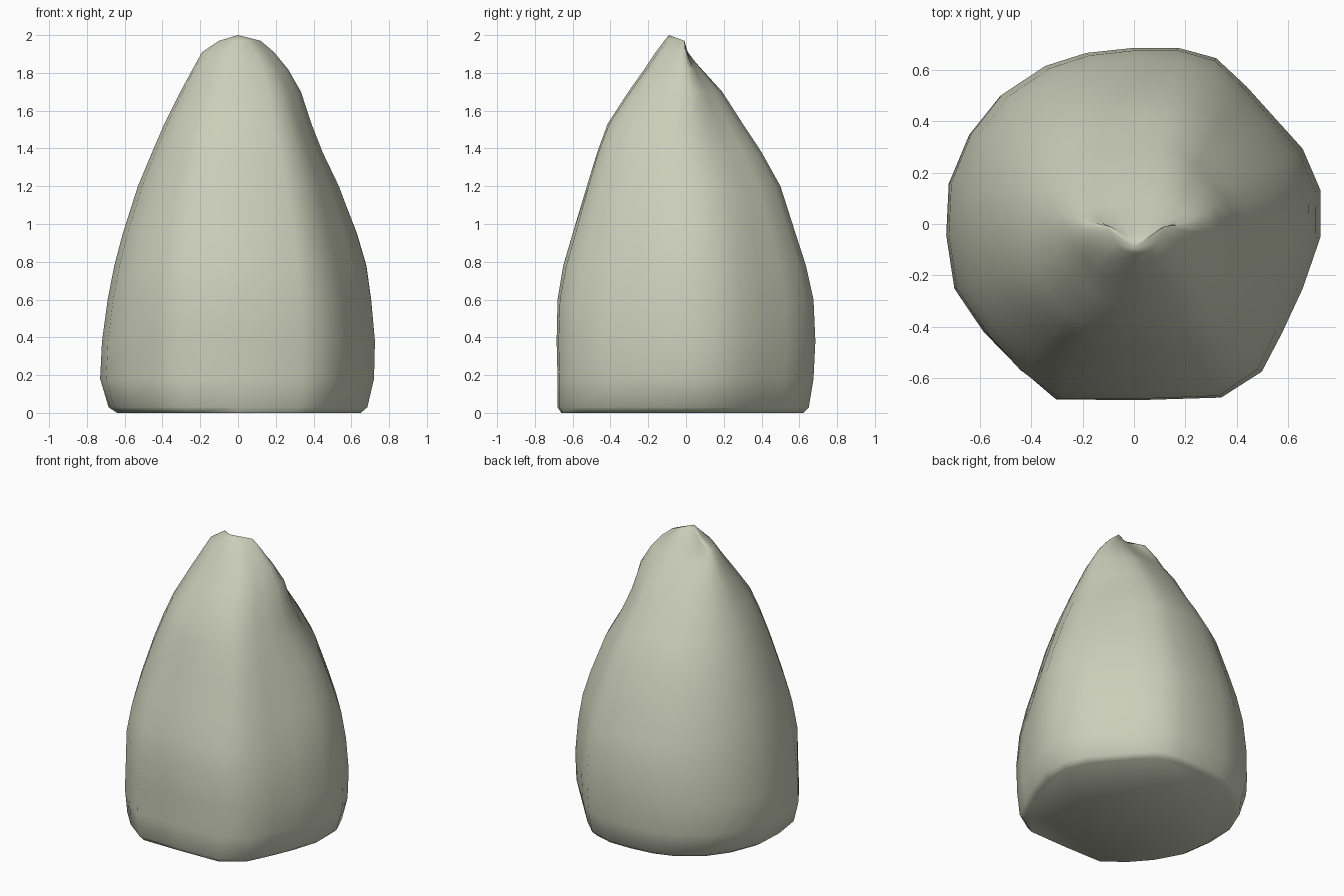
import bpy, bmesh, math
from mathutils import Vector

if "Cube" in bpy.data.objects:
    bpy.data.objects.remove(bpy.data.objects["Cube"])

# Base outline seen from above (flat front, rounded back)
outline = [(.73, -.05), (.73, .13), (.66, .29), (.55, .41), (.44, .53), (.32, .64),
           (.17, .68), (0, .68), (-.19, .66), (-.35, .61), (-.52, .5), (-.64, .35),
           (-.72, .16), (-.73, -.04), (-.7, -.25), (-.6, -.43), (-.47, -.57),
           (-.31, -.68), (0, -.68), (.34, -.67), (.5, -.57), (.58, -.42), (.66, -.25)]

# Height, left, right, front and back extents
rings = [(0, -.64, .65, -.66, .62), (.03, -.685, .685, -.68, .65),
         (.18, -.73, .72, -.68, .675), (.38, -.72, .725, -.685, .685),
         (.6, -.69, .705, -.68, .675), (.78, -.655, .68, -.65, .635),
         (.95, -.61, .63, -.60, .58), (1.2, -.53, .54, -.525, .50),
         (1.38, -.455, .465, -.47, .40), (1.53, -.39, .40, -.415, .30),
         (1.7, -.305, .335, -.305, .19), (1.82, -.24, .265, -.22, .08),
         (1.91, -.19, .19, -.16, 0), (1.97, -.10, .12, -.115, -.05)]

# Shallow hollows: centre, depth, radius
dents = [(Vector((-.52, -.52, .27)), .035, .2),
         (Vector((.53, -.45, .85)), .03, .25),
         (Vector((.44, .05, 1.4)), .025, .2)]


def place(px, py, ring):
    z, left, right, front, back = ring
    u, v = px / .73, py / .68
    x = (left + right) / 2 + u * (right - left) / 2
    y = (front + back) / 2 + v * (back - front) / 2
    # the crest curves backward at both ends
    y += .06 * u * u * max(0, (z - 1.4) / .5)
    p = Vector((x, y, z))
    for centre, depth, radius in dents:
        pull = depth * math.exp(-((p - centre).length / radius) ** 2)
        p -= Vector((x, y, 0)).normalized() * pull
    return p


# Boulder body
bm = bmesh.new()
loops = [[bm.verts.new(place(x, y, r)) for x, y in outline] for r in rings]
n = len(outline)
for a, b in zip(loops, loops[1:]):
    for i in range(n):
        j = (i + 1) % n
        bm.faces.new((a[i], a[j], b[j], b[i]))
bm.faces.new(loops[0][::-1])
tip = bm.verts.new((0, -.09, 2))
for i in range(n):
    bm.faces.new((loops[-1][i], loops[-1][(i + 1) % n], tip))
bmesh.ops.recalc_face_normals(bm, faces=bm.faces)
mesh = bpy.data.meshes.new("boulder")
bm.to_mesh(mesh)
bm.free()

rock = bpy.data.objects.new("boulder", mesh)
bpy.context.collection.objects.link(rock)
stone = bpy.data.materials.new("pale grey green stone")
stone.diffuse_color = (.6, .62, .49, 1)
stone.use_nodes = True
stone.node_tree.nodes["Principled BSDF"].inputs["Base Color"].default_value = stone.diffuse_color
mesh.materials.append(stone)

# Smooth sides with a crisp underside
bpy.context.view_layer.objects.active = rock
rock.select_set(True)
bpy.ops.object.shade_smooth_by_angle(angle=math.radians(50))
